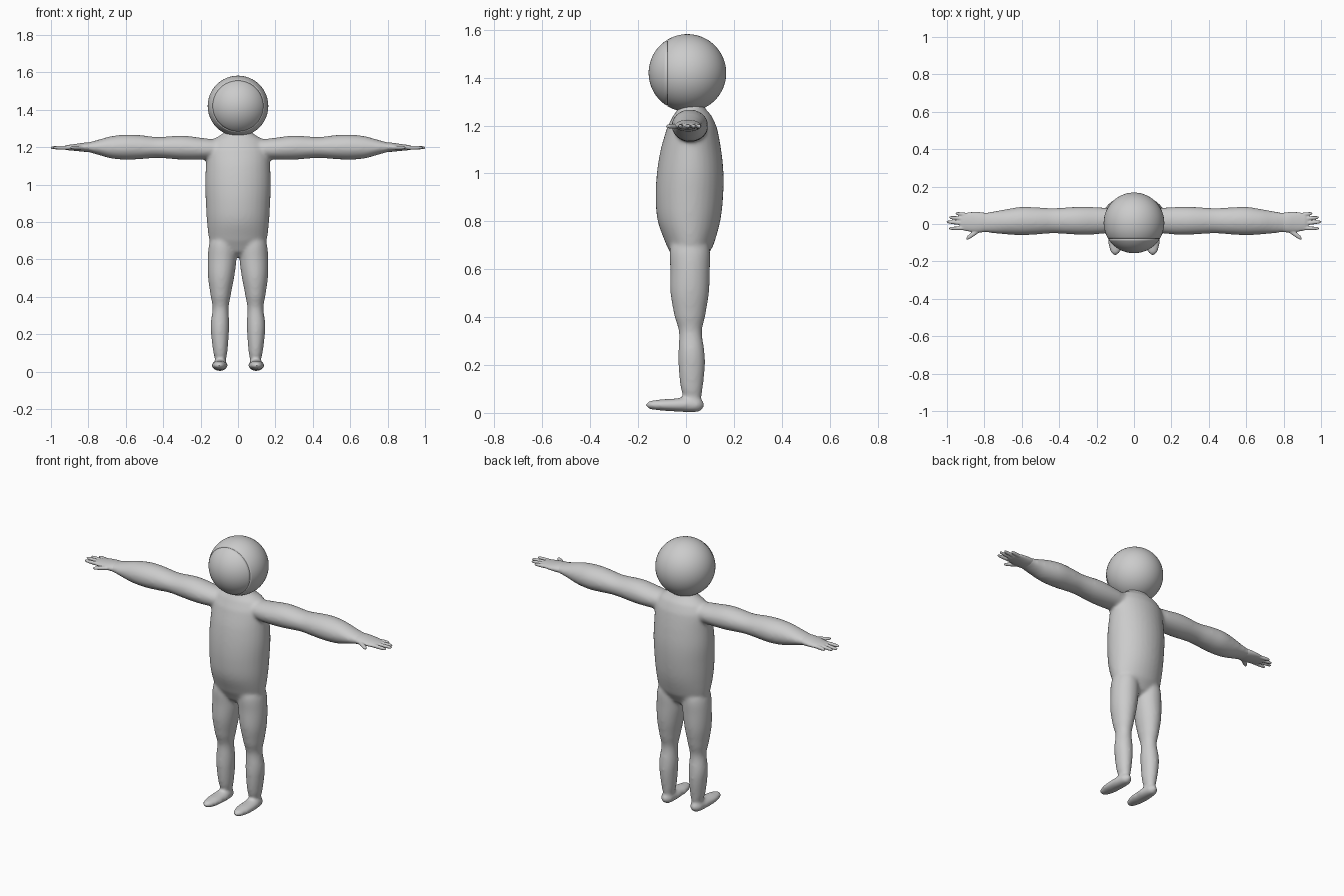
import bpy, bmesh, math
from mathutils import Vector

if "Cube" in bpy.data.objects:
    bpy.data.objects.remove(bpy.data.objects["Cube"])

skin = bpy.data.materials.new("light grey")
skin.diffuse_color = (0.6, 0.6, 0.6, 1)
skin.use_nodes = True
skin.node_tree.nodes["Principled BSDF"].inputs["Base Color"].default_value = skin.diffuse_color


def spline(a, b, c, d, t):
    """Catmull-Rom blend between b and c."""
    return 0.5 * (2 * b + (c - a) * t + (2 * a - 5 * b + 4 * c - d) * t * t
                  + (3 * b - a - 3 * c + d) * t ** 3)


def loft(bm, axis, rows, side=1, segs=32, steps=5):
    """Elliptical sections; each row is position, u min, u max, v min, v max."""
    dense = []
    for i in range(len(rows) - 1):
        q = [rows[max(i - 1, 0)], rows[i], rows[i + 1], rows[min(i + 2, len(rows) - 1)]]
        for s in range(steps):
            t = s / steps
            pos = q[1][0] + (q[2][0] - q[1][0]) * t
            dense.append([pos] + [spline(*(r[k] for r in q), t) for k in range(1, 5)])
    dense.append(rows[-1])
    rings = []
    for p, u0, u1, v0, v1 in dense:
        ring = []
        for j in range(segs):
            a = 2 * math.pi * j / segs
            u = (u0 + u1) / 2 + (u1 - u0) / 2 * math.cos(a)
            v = (v0 + v1) / 2 + (v1 - v0) / 2 * math.sin(a)
            x, y, z = {"x": (p, u, v), "y": (u, p, v), "z": (u, v, p)}[axis]
            ring.append(bm.verts.new((x * side, y, z)))
        rings.append(ring)
    faces = [bm.faces.new(rings[0]), bm.faces.new(rings[-1])]
    for r, s in zip(rings, rings[1:]):
        for j in range(segs):
            k = (j + 1) % segs
            faces.append(bm.faces.new((r[j], r[k], s[k], s[j])))
    bmesh.ops.recalc_face_normals(bm, faces=faces)


def finish(bm, name, voxel=0, smooth=0):
    """Make an object; optionally fuse its volumes into one soft surface."""
    me = bpy.data.meshes.new(name)
    bm.to_mesh(me)
    bm.free()
    me.materials.append(skin)
    for f in me.polygons:
        f.use_smooth = True
    ob = bpy.data.objects.new(name, me)
    bpy.context.collection.objects.link(ob)
    if voxel:
        m = ob.modifiers.new("fuse", 'REMESH')
        m.mode, m.voxel_size, m.use_smooth_shade = 'VOXEL', voxel, True
        m = ob.modifiers.new("soften", 'SMOOTH')
        m.factor, m.iterations = 0.5, smooth
    return ob


torso = [(0.615, -.06, .06, -.02, .05), (0.64, -.12, .12, -.05, .08),
         (0.70, -.153, .153, -.082, .115), (0.80, -.166, .166, -.118, .143),
         (0.90, -.172, .172, -.127, .155), (1.00, -.176, .176, -.122, .157),
         (1.10, -.172, .172, -.106, .147), (1.19, -.166, .166, -.08, .13),
         (1.24, -.135, .135, -.055, .108), (1.27, -.085, .085, -.035, .082),
         (1.31, -.06, .06, -.03, .065)]
leg = [(0.03, .07, .115, 0, .06), (0.10, .057, .132, -.022, .07), (0.20, .049, .144, -.032, .08),
       (0.26, .047, .146, -.032, .077), (0.34, .05, .136, -.03, .067),
       (0.40, .04, .146, -.048, .08), (0.50, .021, .16, -.065, .096),
       (0.60, .008, .162, -.066, .1), (0.68, .01, .155, -.068, .1), (0.75, .03, .13, -.05, .08)]
foot = [(-.17, .092, .108, .028, .038), (-.155, .075, .125, .016, .05),
        (-.10, .057, .139, .009, .057), (-.05, .056, .141, .006, .06), (0, .056, .137, .003, .065),
        (.055, .064, .127, .004, .062), (.077, .085, .106, .022, .045)]
arm = [(.06, -.04, .08, 1.14, 1.235), (.20, -.055, .09, 1.133, 1.25), (.30, -.057, .092, 1.133, 1.262),
       (.43, -.05, .085, 1.142, 1.254), (.52, -.056, .089, 1.136, 1.264),
       (.60, -.06, .092, 1.133, 1.267), (.68, -.056, .08, 1.14, 1.258),
       (.76, -.049, .066, 1.162, 1.236), (.82, -.043, .06, 1.177, 1.222)]

# Body with legs, feet and arms fused
bm = bmesh.new()
loft(bm, "z", torso)
for side in (1, -1):
    loft(bm, "z", leg, side)
    loft(bm, "y", foot, side)
    loft(bm, "x", arm, side)
finish(bm, "body", 0.008, 14)

# Hands: palm, four fingers and a thumb
palm = [(.77, -.04, .055, 1.175, 1.225), (.82, -.045, .063, 1.175, 1.224),
        (.87, -.042, .064, 1.18, 1.217), (.915, -.034, .056, 1.184, 1.211),
        (.93, -.025, .045, 1.188, 1.206)]
fingers = [(.89, .048, .955, .057), (.90, .026, .99, .036), (.90, .002, 1.004, .012), (.90, -.022, .99, -.024),
           (.83, -.032, .897, -.078)]
for side, label in ((1, "left"), (-1, "right")):
    bm = bmesh.new()
    loft(bm, "x", palm, side)
    for x0, y0, x1, y1 in fingers:
        rows = []
        for t, r in ((0, .011), (.35, .0105), (.7, .0095), (.92, .007), (1, .003)):
            y = y0 + (y1 - y0) * t
            w = r * (1.5 if x0 < .85 else 1)
            rows.append((x0 + (x1 - x0) * t, y - w, y + w, 1.197 - r, 1.197 + r))
        loft(bm, "x", rows, side, 16, 3)
    finish(bm, label + "_hand", 0.004, 3)

# Round head with a shallow groove around the face
bm = bmesh.new()
R, C, N = 0.162, Vector((0, 0.006, 1.42)), 64
angles = sorted([180 * i / 44 for i in range(1, 44) if abs(180 * i / 44 - 58) > 2] + [57, 57.6, 58.4, 59])
rings = []
for a in angles:
    r = R - (0.004 if 57.5 < a < 58.5 else 0)
    t = math.radians(a)
    rings.append([bm.verts.new(C + Vector((r * math.sin(t) * math.cos(2 * math.pi * j / N), -r * math.cos(t),
                                           r * math.sin(t) * math.sin(2 * math.pi * j / N)))) for j in range(N)])
front, back = bm.verts.new(C - Vector((0, R, 0))), bm.verts.new(C + Vector((0, R, 0)))
for j in range(N):
    k = (j + 1) % N
    bm.faces.new((front, rings[0][j], rings[0][k]))
    bm.faces.new((back, rings[-1][k], rings[-1][j]))
    for r, s in zip(rings, rings[1:]):
        bm.faces.new((r[j], s[j], s[k], r[k]))
bmesh.ops.recalc_face_normals(bm, faces=bm.faces)
finish(bm, "head")
